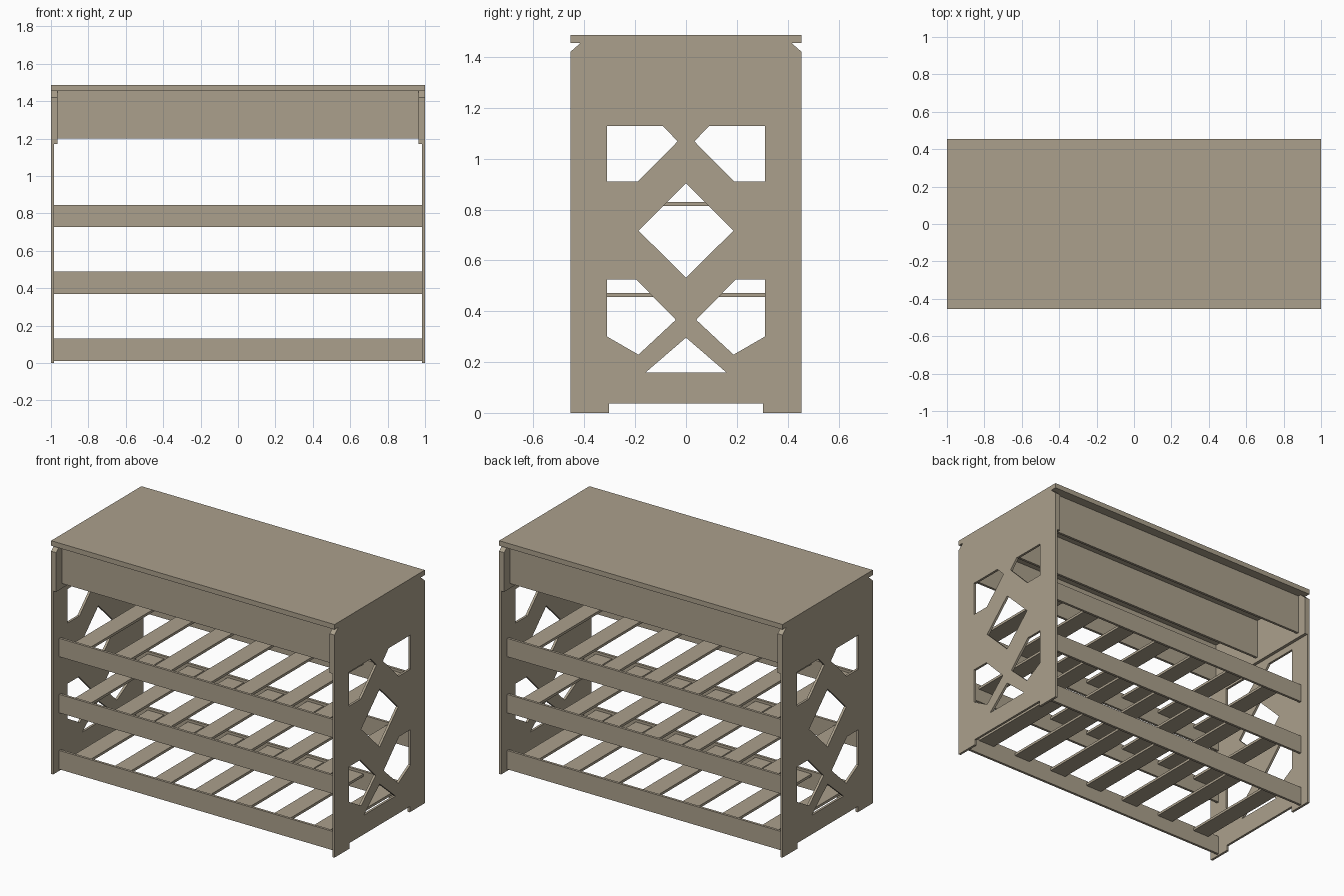
import bpy, bmesh

if "Cube" in bpy.data.objects:
    bpy.data.objects.remove(bpy.data.objects["Cube"])

wood = bpy.data.materials.new("warm_tan")
wood.diffuse_color = (0.407, 0.352, 0.262, 1)
wood.use_nodes = True
wood.node_tree.nodes["Principled BSDF"].inputs["Base Color"].default_value = wood.diffuse_color


def finish(name, bm):
    bmesh.ops.recalc_face_normals(bm, faces=bm.faces[:])
    me = bpy.data.meshes.new(name)
    bm.to_mesh(me)
    bm.free()
    me.materials.append(wood)
    ob = bpy.data.objects.new(name, me)
    bpy.context.collection.objects.link(ob)
    return ob


def box(name, x0, x1, y0, y1, z0, z1):
    bm = bmesh.new()
    bmesh.ops.create_cube(bm, size=1)
    for v in bm.verts:
        v.co = (x0 + (v.co.x + .5) * (x1 - x0),
                y0 + (v.co.y + .5) * (y1 - y0),
                z0 + (v.co.z + .5) * (z1 - z0))
    return finish(name, bm)


def plate(name, loops, x0, x1):
    """Extrude a (y, z) outline with holes from x0 to x1."""
    bm = bmesh.new()
    edges = []
    for loop in loops:
        vs = [bm.verts.new((x0, y, z)) for y, z in loop]
        edges += [bm.edges.new((a, b)) for a, b in zip(vs, vs[1:] + vs[:1])]
    bmesh.ops.triangle_fill(bm, edges=edges, use_beauty=True, use_dissolve=False)
    ext = bmesh.ops.extrude_face_region(bm, geom=bm.faces[:])
    for g in ext["geom"]:
        if isinstance(g, bmesh.types.BMVert):
            g.co.x = x1
    return finish(name, bm)


def mirrored(half):
    return half + [(-y, z) for y, z in reversed(half)]


def flip(loop):
    return [(-y, z) for y, z in loop]


# Side panel outline and lattice holes
W, LID = 0.455, 1.455
outline = mirrored([(-.303, .036), (-.303, 0), (-W, 0), (-W, 1.42), (-.415, LID)])
upper = [(-.31, 1.128), (-.09, 1.128), (-.033, 1.068), (-.19, .91), (-.31, .91)]
lower = [(-.31, .524), (-.195, .524), (-.04, .366), (-.187, .229), (-.31, .30)]
diamond = [(0, .903), (-.187, .717), (0, .532), (.187, .717)]
triangle = [(0, .296), (-.16, .158), (.16, .158)]
holes = [upper, flip(upper), lower, flip(lower), diamond, triangle]
doubler = mirrored([(-W, 1.17), (-W, 1.42), (-.415, LID)])

for side, s in (("left", -1), ("right", 1)):
    plate(side + "_side_panel", [outline] + holes, s * .985, s * 1.0)
    plate(side + "_inner_doubler", [doubler], s * .965, s * .985)

# Table top
box("top_board", -1, 1, -W, W, LID, 1.487)

# Upright boards under the top
for name, y in (("front", -.387), ("middle", 0), ("back", .387)):
    box(name + "_apron", -.965, .965, y - .008, y + .008, 1.2, LID)

# Shelves: front and back rails with cross slats
PITCH, SLAT = 1.97 / 7, .115
for level, z0, z1 in (("bottom", .01, .13), ("middle", .37, .488), ("upper", .728, .845)):
    for name, s in (("front", -1), ("back", 1)):
        y = s * .387
        box(f"{level}_{name}_rail", -.985, .985, y - .008, y + .008, z0, z1)
    for i in range(7):
        x = (i - 3) * PITCH
        box(f"{level}_shelf_slat", x - SLAT / 2, x + SLAT / 2, -.379, .379, z1 - .032, z1 - .016)
